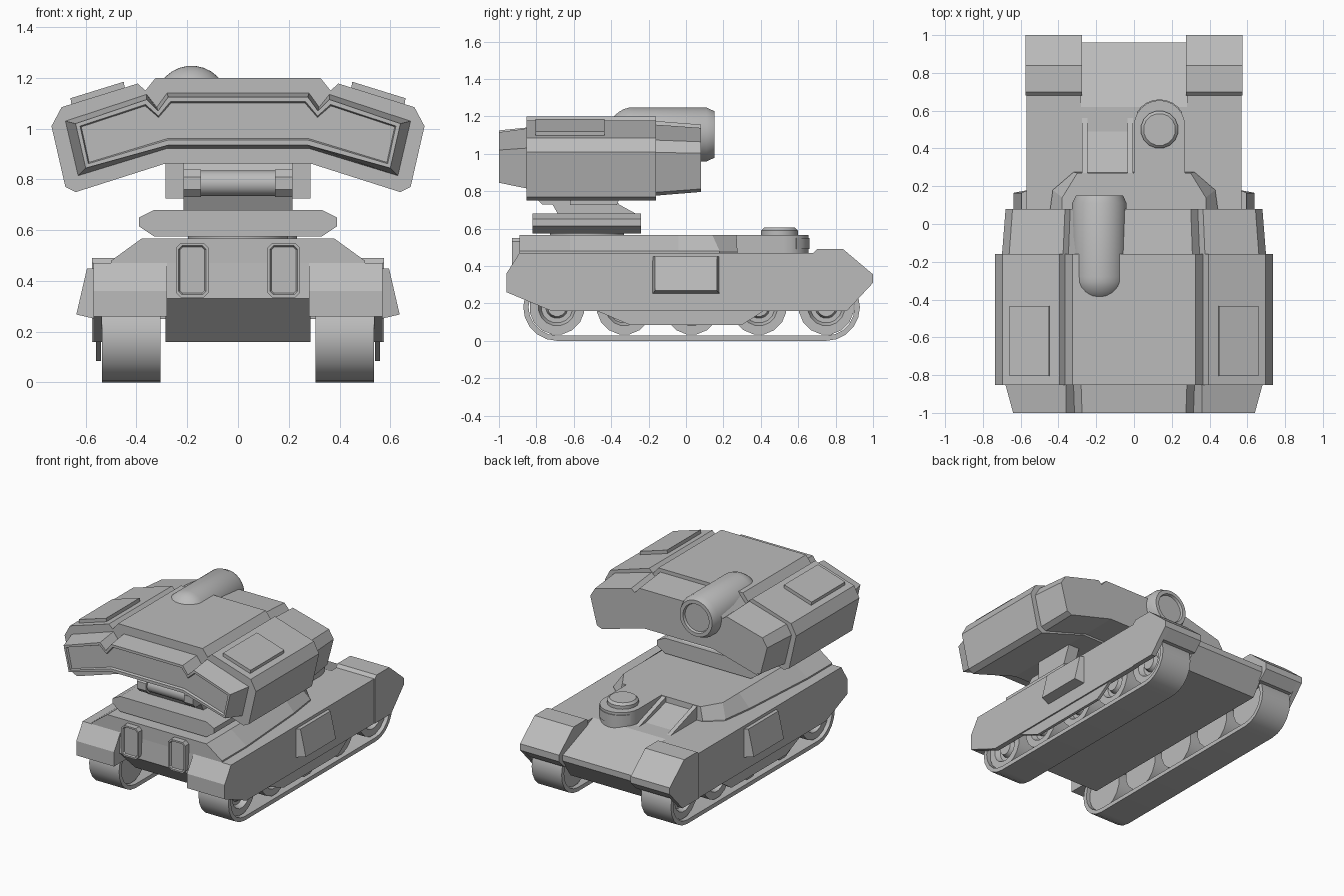
import bpy, bmesh
from math import sin, cos, pi, radians

if "Cube" in bpy.data.objects:
    bpy.data.objects.remove(bpy.data.objects["Cube"], do_unlink=True)

GREY = (0.5, 0.5, 0.5, 1)
mat = bpy.data.materials.new("plain grey")
mat.use_nodes = True
mat.diffuse_color = GREY
bsdf = next(n for n in mat.node_tree.nodes if n.type == 'BSDF_PRINCIPLED')
bsdf.inputs["Base Color"].default_value = GREY


def place(axis, u, v, w):
    """Profile point (u, v) at distance w along an axis."""
    return {'x': (w, u, v), 'y': (u, w, v), 'z': (u, v, w)}[axis]


def loft(name, rings, mirror=False, smooth=False, closed=False, inset=None):
    """Skin a list of equal-length rings; cap the ends unless closed."""
    bm = bmesh.new()
    vs = [[bm.verts.new(p) for p in r] for r in rings]
    n = len(rings[0])
    pairs = list(zip(vs, vs[1:])) + ([(vs[-1], vs[0])] if closed else [])
    for a, b in pairs:
        for i in range(n):
            j = (i + 1) % n
            bm.faces.new((a[i], a[j], b[j], b[i]))
    end = None
    if not closed:
        bm.faces.new(vs[0][::-1])
        end = bm.faces.new(vs[-1])
    bmesh.ops.recalc_face_normals(bm, faces=bm.faces)
    if inset:
        bmesh.ops.inset_region(bm, faces=[end], thickness=inset[0], depth=0)
        bmesh.ops.inset_region(bm, faces=[end], thickness=0.006, depth=inset[1])
    me = bpy.data.meshes.new(name)
    bm.to_mesh(me)
    bm.free()
    me.materials.append(mat)
    ob = bpy.data.objects.new(name, me)
    bpy.context.collection.objects.link(ob)
    if smooth:
        bpy.ops.object.select_all(action='DESELECT')
        ob.select_set(True)
        bpy.context.view_layer.objects.active = ob
        bpy.ops.object.shade_smooth_by_angle(angle=radians(35))
    if mirror:
        ob.modifiers.new("mirror", 'MIRROR')
    return ob


def extrude(name, axis, pts, a, b, **kw):
    return loft(name, [[place(axis, u, v, w) for u, v in pts] for w in (a, b)], **kw)


def lathe(name, axis, centre, profile, sides, **kw):
    """Profile is a list of (distance along axis, radius)."""
    angles = [2 * pi * (i + 0.5) / sides for i in range(sides)]
    return loft(name, [[place(axis, centre[0] + r * cos(t), centre[1] + r * sin(t), w)
                        for t in angles] for w, r in profile], smooth=True, **kw)


def rect(u0, u1, v0, v1, c=0.0):
    """Rectangle, with corners cut by c when given."""
    if not c:
        return [(u0, v0), (u1, v0), (u1, v1), (u0, v1)]
    return [(u0 + c, v0), (u1 - c, v0), (u1, v0 + c), (u1, v1 - c),
            (u1 - c, v1), (u0 + c, v1), (u0, v1 - c), (u0, v0 + c)]


def both(half):
    """Right half outline to the full symmetric outline."""
    return half + [(-u, v) for u, v in reversed(half)]


# Hull centre with sloped nose, belly and rear deck
extrude("hull", 'x', [(-0.89, 0.47), (-0.9, 0.33), (-0.72, 0.16), (0.86, 0.16),
                      (0.96, 0.3), (0.96, 0.34), (0.62, 0.47)], -0.285, 0.285)

# Fenders above the tracks, with hanging side skirts
extrude("fender", 'x', [(-0.89, 0.47), (-0.96, 0.36), (-0.96, 0.26), (0.69, 0.26),
                        (0.69, 0.47)], 0.28, 0.57, mirror=True)
extrude("side_skirt", 'x', [(-0.96, 0.3), (-0.96, 0.26), (-0.72, 0.16), (0.69, 0.16),
                            (0.69, 0.3)], 0.535, 0.57, mirror=True)
extrude("lower_skirt", 'x', [(-0.5, 0.17), (-0.3, 0.085), (0.3, 0.085), (0.43, 0.17)],
        0.54, 0.56, mirror=True)
rear = [(0.68, 0.47), (0.7, 0.49), (0.84, 0.49), (1.0, 0.355), (1.0, 0.31)]
extrude("rear_fender", 'x', rear + [(0.94, 0.25), (0.68, 0.25)], 0.275, 0.575, mirror=True)
extrude("rear_skirt", 'x', rear + [(0.86, 0.16), (0.68, 0.16)], 0.54, 0.575, mirror=True)

# Raised deck with sloping sides
low = [(0.5, -0.89), (0.5, -0.62), (0.46, -0.04), (0.43, 0.18), (0.32, 0.275)]
top = [(0.38, -0.89), (0.38, -0.62), (0.38, -0.04), (0.38, 0.14), (0.3, 0.27)]
loft("deck", [[(x, y, z) for x, y in both(o)] for o, z in ((low, 0.46), (low, 0.48), (top, 0.567))])

# Headlight panels on the nose
extrude("headlight", 'y', rect(0.115, 0.245, 0.335, 0.55, 0.02), -0.87, -0.93,
        mirror=True, inset=(0.012, -0.01))

# Storage boxes on the sides
loft("side_box", [[(0.56, y, z) for y, z in rect(-0.18, 0.18, 0.25, 0.45)],
                  [(0.595 if z > 0.4 else 0.637, y, z)
                   for y, z in rect(-0.165, 0.165, 0.268, 0.45)]], mirror=True)

# Commander's housing, vision slit and hatch
arc = [(0.135 + 0.135 * cos(pi * i / 12), 0.52 + 0.135 * sin(pi * i / 12)) for i in range(13)]
extrude("hatch_housing", 'z', [(0.0, 0.2), (0.27, 0.2)] + arc, 0.42, 0.567, smooth=True)
slit = [(0.135 + 0.14 * cos(radians(d)), 0.52 + 0.14 * sin(radians(d))) for d in range(30, 151, 15)]
slit_in = [(0.135 + (x - 0.135) * 0.95, 0.52 + (y - 0.52) * 0.95) for x, y in reversed(slit)]
extrude("vision_slit", 'z', slit + slit_in, 0.49, 0.55, smooth=True)
lathe("hatch", 'z', (0.135, 0.5), [(0.56, 0.1), (0.59, 0.1), (0.605, 0.085)], 16)

# Intake ramp: two ribs with a lower sloping panel between
for x0, x1, drop in ((-0.275, -0.245, 0), (-0.035, -0.005, 0), (-0.245, -0.035, 0.035)):
    extrude("intake_panel" if drop else "intake_rib", 'x',
            [(0.26, 0.45), (0.56 - 2 * drop, 0.45), (0.56 - 2 * drop, 0.47), (0.26, 0.567 - drop)], x0, x1)

# Tracks: open belts around five wheels a side
F, R, ZC, N = -0.69, 0.75, 0.18, 10


def belt(r):
    pts = [(R + r * sin(pi * i / N), ZC - r * cos(pi * i / N)) for i in range(N + 1)]
    return pts + [(F - r * sin(pi * i / N), ZC + r * cos(pi * i / N)) for i in range(N + 1)]


loft("track", [[(x, y, z) for y, z in belt(r)] for x, r in
               ((0.305, 0.18), (0.535, 0.18), (0.535, 0.152), (0.305, 0.152))],
     mirror=True, smooth=True, closed=True)
for i in range(5):
    lathe("wheel", 'x', (F + (R - F) * i / 4, ZC),
          [(0.33, 0.1), (0.33, 0.148), (0.51, 0.148), (0.51, 0.1), (0.475, 0.085),
           (0.475, 0.06), (0.505, 0.05)], 16, mirror=True)

# Turntable and tilting mount
lathe("turntable_neck", 'z', (0, -0.53), [(0.55, 0.2), (0.6, 0.2)], 20)
plate = [(0.33, 0.575), (0.39, 0.615), (0.39, 0.65), (0.33, 0.68)]
extrude("turntable", 'y', both(plate), -0.82, -0.24)
extrude("mount_arm", 'x', [(-0.68, 0.67), (-0.72, 0.74), (-0.68, 0.88), (-0.42, 0.88),
                           (-0.36, 0.73), (-0.25, 0.67)], -0.215, 0.215)
extrude("yoke", 'x', rect(-0.8, -0.66, 0.73, 0.84, 0.03), 0.145, 0.215, mirror=True)
lathe("hinge_pin", 'x', (-0.74, 0.785), [(-0.15, 0.05), (0.15, 0.05)], 20)
extrude("launcher_lug", 'x', [(-0.62, 0.9), (-0.62, 0.725), (-0.37, 0.725), (-0.3, 0.9)],
        0.2, 0.285, mirror=True)

# Launcher body: bent wing section, tapered tail and recessed front
wing = [(0.325, 1.2), (0.365, 1.15), (0.395, 1.178), (0.695, 1.085), (0.735, 1.01),
        (0.68, 0.77), (0.64, 0.75), (0.285, 0.863)]
extrude("launcher_body", 'y', both(wing), -0.853, -0.16)
loft("launcher_tail", [[(x * sx, y, 0.98 + (z - 0.98) * sz) for x, z in both(wing)]
                       for y, sx, sz in ((-0.2, 0.955, 0.9), (0.08, 0.925, 0.8))])
mouth = [(0.28, 1.14), (0.32, 1.085), (0.36, 1.135), (0.68, 1.03), (0.63, 0.815), (0.28, 0.922)]
lip = [(0.275, 1.125), (0.315, 1.07), (0.36, 1.115), (0.64, 1.02), (0.6, 0.845), (0.275, 0.935)]
loft("launcher_front", [[(x, y, z) for x, z in both(o)]
                        for o, y in ((mouth, -0.82), (mouth, -0.853), (lip, -1.0))],
     inset=(0.02, -0.015))

# Raised cover plates on the wings
extrude("cover_plate", 'y', [(0.445, 1.15), (0.45, 1.185), (0.66, 1.12), (0.655, 1.085)],
        -0.805, -0.435, mirror=True)

# Sight tube with domed front and recessed lens at the back
dome = [(-0.28 - 0.14 * cos(pi * i / 16), 0.145 * sin(pi * i / 16) + 0.002) for i in range(8)]
lathe("sight_tube", 'y', (-0.183, 1.103),
      dome + [(-0.28, 0.145), (0.11, 0.145), (0.152, 0.125), (0.152, 0.1), (0.135, 0.095)], 28)
